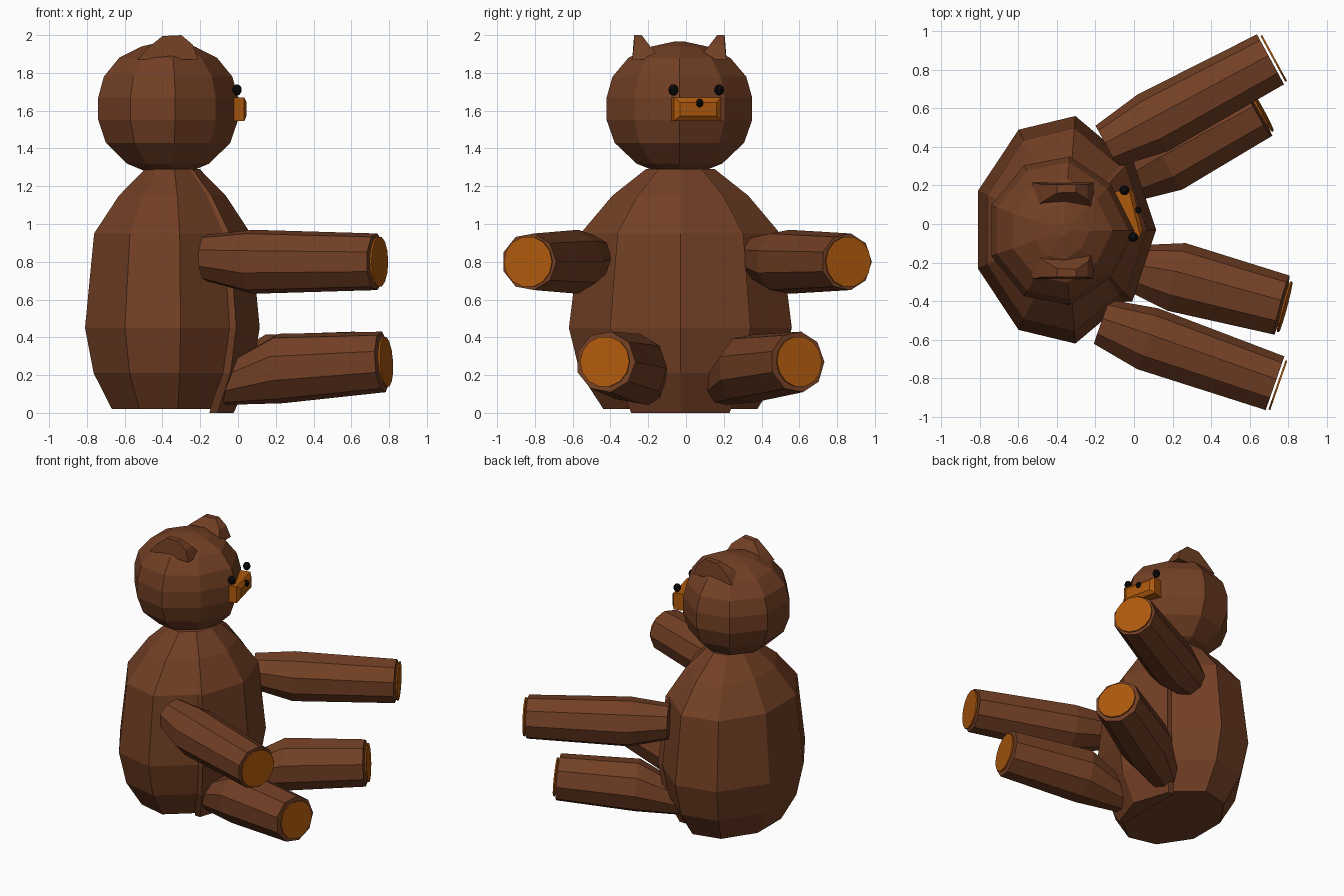
import bpy, bmesh
from math import cos, sin, pi
from mathutils import Vector, Matrix

if "Cube" in bpy.data.objects:
    bpy.data.objects.remove(bpy.data.objects["Cube"])


def material(name, rgb):
    m = bpy.data.materials.new(name)
    m.diffuse_color = (*rgb, 1)
    m.use_nodes = True
    m.node_tree.nodes["Principled BSDF"].inputs["Base Color"].default_value = m.diffuse_color
    return m


BROWN = material("brown_fur", (0.17, 0.05, 0.018))
TAN = material("tan_pad", (0.42, 0.10, 0.004))
BLACK = material("black_bead", (0.003, 0.003, 0.003))


def loft(name, rings, mat):
    """Skin a closed flat-shaded solid through rings of equal point count."""
    bm = bmesh.new()
    loops = [[bm.verts.new(p) for p in r] for r in rings]
    n = len(loops[0])
    for a, b in zip(loops, loops[1:]):
        for i in range(n):
            j = (i + 1) % n
            bm.faces.new((a[i], a[j], b[j], b[i]))
    bm.faces.new(loops[0][::-1])
    bm.faces.new(loops[-1])
    bmesh.ops.recalc_face_normals(bm, faces=bm.faces)
    me = bpy.data.meshes.new(name)
    bm.to_mesh(me)
    bm.free()
    me.materials.append(mat)
    ob = bpy.data.objects.new(name, me)
    bpy.context.collection.objects.link(ob)
    return ob


# Nine-sided horizontal outline shared by body and head (front vertex at +x)
HALF = [(0.68, 0.62), (0.10, 1.0), (-0.54, 0.88), (-1.0, 0.34)]
OUTLINE = [(1.0, 0)] + HALF + [(x, -y) for x, y in reversed(HALF)]


def stack(outline, cx, cy, rx, ry, levels):
    return [[(cx + x * rx * s, cy + y * ry * s, z) for x, y in outline] for z, s in levels]


# Body
BODY = [(0.02, 0.69), (0.21, 0.90), (0.45, 1.0), (0.95, 0.895), (1.15, 0.61), (1.29, 0.31)]
loft("body", stack(OUTLINE, -0.35, -0.03, 0.46, 0.59, BODY), BROWN)

# Belly panel standing slightly proud of the body front
PANEL = [(1.0, 0), (0.73, 0.62), (0.60, 0.62), (0.60, -0.62), (0.73, -0.62)]
BELLY = [(0.0, 0.70), (0.21, 0.91)] + BODY[2:]
loft("belly_panel", stack(PANEL, -0.345, -0.03, 0.46, 0.60, BELLY), BROWN)

# Head
HEAD = [(1.275, 0.30), (1.32, 0.59), (1.43, 0.89), (1.55, 1.0), (1.67, 1.0),
        (1.78, 0.92), (1.88, 0.70), (1.94, 0.38), (1.965, 0.08)]
loft("head", stack(OUTLINE, -0.37, -0.035, 0.37, 0.385, HEAD), BROWN)

# Ears: wedges with a thin upper rim and a thick inner foot
EAR = [(-0.53, 1.87), (-0.48, 1.93), (-0.40, 1.995), (-0.30, 2.0), (-0.24, 1.95), (-0.21, 1.87)]
for side, name in ((-1, "ear_right"), (1, "ear_left")):
    outer = [(x, -0.035 + side * (0.24 + 0.01 * (z < 1.9)), z) for x, z in EAR]
    inner = [(x, -0.035 + side * (0.20 - 0.10 * (2.0 - z) / 0.13), z) for x, z in EAR]
    loft(name, [outer, inner], BROWN)


def limb(name, start, mid, end, radii, pad_r, sides=9):
    """Tapered limb along a path, with a separate pad disc just past its end."""
    pts = [Vector(p) for p in (start, mid, end)]
    d = (pts[2] - pts[1]).normalized()
    u = Vector((0, 0, 1)).cross(d).normalized()
    w = d.cross(u)

    def ring(c, r, n):
        return [c + r * (cos(2 * pi * i / n) * u + sin(2 * pi * i / n) * w) for i in range(n)]

    loft(name, [ring(c, r, sides) for c, r in zip(pts, radii)], BROWN)
    loft(name + "_pad", [ring(pts[2] + d * t, pad_r, 14) for t in (0.012, 0.022)], TAN)


# Arms
limb("arm_left", (-0.14, 0.40, 0.82), (0.10, 0.52, 0.80), (0.71, 0.85, 0.80),
     (0.125, 0.172, 0.152), 0.135)
limb("arm_right", (-0.17, -0.51, 0.82), (0.07, -0.60, 0.80), (0.73, -0.83, 0.80),
     (0.125, 0.172, 0.152), 0.135)

# Legs
limb("leg_left", (-0.12, 0.18, 0.14), (0.17, 0.33, 0.235), (0.64, 0.59, 0.27),
     (0.10, 0.182, 0.163), 0.135)
limb("leg_right", (-0.10, -0.21, 0.14), (0.22, -0.28, 0.235), (0.765, -0.425, 0.27),
     (0.10, 0.187, 0.163), 0.135)

# Snout: bevelled block turned with the face
turn = Matrix.Translation((-0.015, 0.056, 1.608)) @ Matrix.Rotation(0.24, 4, 'Z')
rect = [(-1, -1), (1, -1), (1, 1), (-1, 1)]
loft("snout", [[turn @ Vector((x, y * hy, z * hz)) for y, z in rect]
               for x, hy, hz in ((-0.09, 0.128, 0.062), (0.018, 0.128, 0.062), (0.038, 0.10, 0.036))], TAN)

# Eyes and nose
for name, loc, r in (("eye_right", (-0.005, -0.067, 1.71), 0.026),
                     ("eye_left", (-0.05, 0.175, 1.71), 0.026),
                     ("nose", (0.018, 0.072, 1.64), 0.02)):
    bpy.ops.mesh.primitive_uv_sphere_add(segments=10, ring_count=6, radius=r, location=loc)
    ob = bpy.context.object
    ob.name = name
    ob.scale.z = 1.15
    ob.data.materials.append(BLACK)
